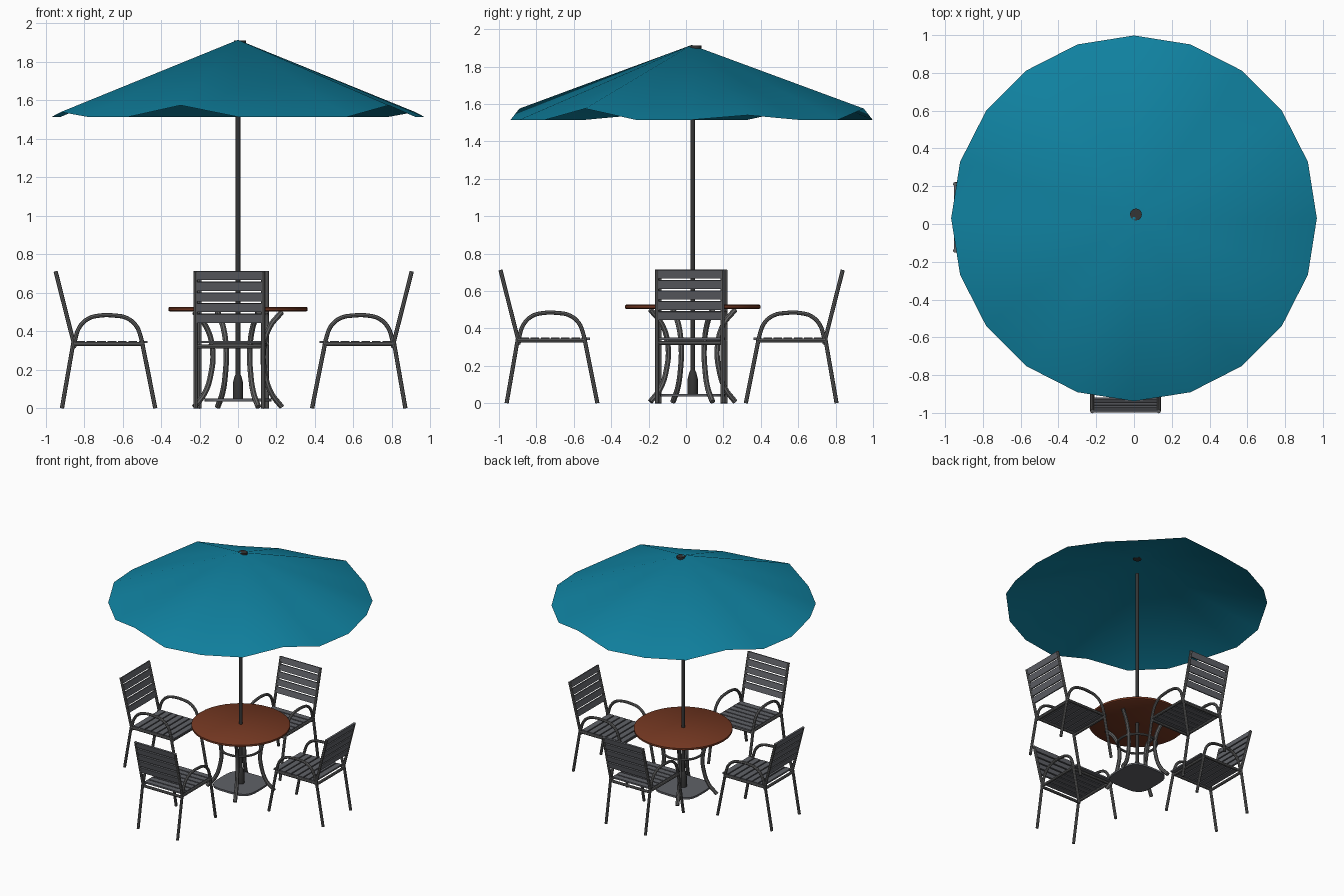
import bpy, bmesh
from math import sin, cos, pi, radians, copysign
from mathutils import Matrix, Vector

cube = bpy.data.objects.get("Cube")
if cube:
    bpy.data.objects.remove(cube)


def material(name, rgb):
    m = bpy.data.materials.new(name)
    m.use_nodes = True
    m.diffuse_color = (*rgb, 1)
    m.node_tree.nodes["Principled BSDF"].inputs["Base Color"].default_value = (*rgb, 1)
    return m


TEAL = material("teal_fabric", (0.005, 0.22, 0.35))
WOOD = material("red_brown_wood", (0.18, 0.04, 0.016))
GREY = material("grey_slats", (0.115, 0.12, 0.135))
TUBE = material("grey_metal", (0.125, 0.125, 0.125))
DARK = material("dark_metal", (0.035, 0.035, 0.035))
CX, CY = 0.0, 0.036     # centre of the table and parasol


def place(name, mesh, matrix=Matrix()):
    ob = bpy.data.objects.new(name, mesh)
    bpy.context.collection.objects.link(ob)
    ob.matrix_world = matrix
    return ob


def to_mesh(bm, name, mat, smooth=False):
    if smooth:
        for f in bm.faces:
            f.smooth = True
    me = bpy.data.meshes.new(name)
    bm.to_mesh(me)
    bm.free()
    me.materials.append(mat)
    return me


def sharpen(ob):
    bpy.ops.object.select_all(action='DESELECT')
    ob.select_set(True)
    bpy.context.view_layer.objects.active = ob
    bpy.ops.object.shade_smooth_by_angle(angle=radians(40))


def lathe(name, profile, mat, sides):
    """Revolve (radius, height) points, with flat end caps."""
    bm = bmesh.new()
    rings = [[bm.verts.new((r * cos(2 * pi * i / sides), r * sin(2 * pi * i / sides), z))
              for i in range(sides)] for r, z in profile]
    for a, b in zip(rings, rings[1:]):
        for i in range(sides):
            j = (i + 1) % sides
            bm.faces.new((a[i], a[j], b[j], b[i]))
    bm.faces.new(rings[0][::-1])
    bm.faces.new(rings[-1])
    ob = place(name, to_mesh(bm, name, mat), Matrix.Translation((CX, CY, 0)))
    sharpen(ob)
    return ob


def tubes(name, paths, radius, mat):
    """Mesh of round tubes; each path is (points, is_curved, is_closed)."""
    cu = bpy.data.curves.new(name, 'CURVE')
    cu.dimensions = '3D'
    cu.bevel_depth = radius
    cu.bevel_resolution = 2
    cu.resolution_u = 4
    cu.use_fill_caps = True
    for pts, curved, closed in paths:
        sp = cu.splines.new('BEZIER')
        sp.bezier_points.add(len(pts) - 1)
        sp.use_cyclic_u = closed
        for bp, p in zip(sp.bezier_points, pts):
            bp.co = p
            kind = 'AUTO' if curved else 'VECTOR'
            bp.handle_left_type = bp.handle_right_type = kind
    ob = place(name + "_path", cu)
    bpy.context.view_layer.update()
    me = bpy.data.meshes.new_from_object(ob.evaluated_get(bpy.context.evaluated_depsgraph_get()))
    bpy.data.objects.remove(ob)
    bpy.data.curves.remove(cu)
    me.name = name
    me.materials.clear()
    me.materials.append(mat)
    return me


def slats(name, start, end, count, width, depth, thick, mat):
    """Row of boards spaced between two (y, z) points."""
    bm = bmesh.new()
    a, b = Vector((0, *start)), Vector((0, *end))
    d = (b - a).normalized()
    basis = Matrix((Vector((1, 0, 0)), d, Vector((1, 0, 0)).cross(d))).transposed().to_4x4()
    for i in range(count):
        pos = a.lerp(b, (i + 0.5) / count)
        bmesh.ops.create_cube(bm, size=1, matrix=Matrix.Translation(pos) @ basis
                              @ Matrix.Diagonal((width, depth, thick, 1)))
    return to_mesh(bm, name, mat)


# Canopy: a shallow cone whose rim arches up between the ribs
bm = bmesh.new()
SIDES = 20
lift = {1: 0.025, 4: 0.06, 8: 0.06, 11: 0.025, 14: 0.06, 18: 0.06}
apex = bm.verts.new((0, 0, 1.915))
rim = [bm.verts.new((0.968 * cos(2 * pi * i / SIDES), 0.968 * sin(2 * pi * i / SIDES),
                     1.515 + lift.get(i, 0))) for i in range(SIDES)]
for i in range(SIDES):
    bm.faces.new((apex, rim[i], rim[(i + 1) % SIDES]))
place("canopy", to_mesh(bm, "canopy", TEAL, True), Matrix.Translation((CX, 0.03, 0)))

# Cap, pole, pole socket and table top
cap = lathe("canopy_cap", [(0.032, 1.895), (0.032, 1.912)], DARK, 12)
cap.location = (0.01, 0.05, 0)
lathe("pole", [(0.013, 0.04), (0.013, 1.78)], DARK, 12)
lathe("pole_socket", [(0.027, 0.05), (0.027, 0.13), (0.02, 0.16), (0.014, 0.175)], DARK, 12)
lathe("table_top", [(0.352, 0.503), (0.362, 0.508), (0.362, 0.522), (0.355, 0.527)], WOOD, 40)

# Base plate: a square with bulging edges
bm = bmesh.new()
ring = []
for i in range(32):
    t = 2 * pi * i / 32
    x, y = (copysign(abs(f) ** 0.55, f) * 0.175 for f in (cos(t), sin(t)))
    ring.append(bm.verts.new((x, y, 0.035)))
face = bm.faces.new(ring)
top = bmesh.ops.extrude_face_region(bm, geom=[face])["geom"]
bmesh.ops.translate(bm, vec=(0, 0, 0.015), verts=[v for v in top if isinstance(v, bmesh.types.BMVert)])
bmesh.ops.recalc_face_normals(bm, faces=bm.faces)
place("base_plate", to_mesh(bm, "base_plate", GREY), Matrix.Translation((CX, CY, 0)))

# Table legs: four hourglass curves tied by a ring
leg = [(0.25, 0.5), (0.18, 0.42), (0.145, 0.3), (0.155, 0.18), (0.19, 0.08), (0.25, 0.008)]
leg_mesh = tubes("table_leg", [([(r, 0, z) for r, z in leg], True, False)], 0.015, TUBE)
for k in range(4):
    ob = place(f"table_leg_{k + 1}", leg_mesh,
               Matrix.Translation((CX, CY, 0)) @ Matrix.Rotation(radians(25 + 90 * k), 4, 'Z'))
sharpen(ob)
circle = [(0.145 * cos(pi * i / 4), 0.145 * sin(pi * i / 4), 0.33) for i in range(8)]
sharpen(place("leg_ring", tubes("leg_ring", [(circle, True, True)], 0.009, TUBE),
              Matrix.Translation((CX, CY, 0))))

# Chair parts, built with the back towards -y and the front feet at y = 0
arm = [(0, 0), (0.06, 0.3), (0.075, 0.37), (0.1, 0.43), (0.15, 0.47), (0.21, 0.482),
       (0.29, 0.482), (0.35, 0.465), (0.395, 0.42), (0.42, 0.345)]
rear = [(0.485, 0), (0.425, 0.345), (0.518, 0.712)]
HALF = 0.176
paths = []
for s in (-HALF, HALF):
    paths.append(([(s, -u, z) for u, z in arm], True, False))
    paths.append(([(s, -u, z) for u, z in rear], False, False))
    paths.append(([(s, -0.06, 0.335), (s, -0.425, 0.335)], False, False))
for u in (0.065, 0.42):
    paths.append(([(-HALF, -u, 0.322), (HALF, -u, 0.322)], False, False))
chair_parts = {
    "frame": tubes("chair_frame", paths, 0.011, TUBE),
    "seat": slats("chair_seat", (-0.035, 0.345), (-0.415, 0.345), 7, 0.345, 0.045, 0.012, GREY),
    "back": slats("chair_back", (-0.449, 0.44), (-0.519, 0.718), 5, 0.35, 0.046, 0.013, GREY),
}

# Four chairs around the table
chairs = {"front": (-0.045, -0.474, 0), "left": (0.385, 0.02, 90),
          "back": (-0.025, 0.32, 180), "right": (-0.43, 0.035, -90)}
for side, (x, y, turn) in chairs.items():
    m = Matrix.Translation((x, y, 0)) @ Matrix.Rotation(radians(turn), 4, 'Z')
    for part, mesh in chair_parts.items():
        place(f"{side}_chair_{part}", mesh, m)
sharpen(bpy.data.objects["front_chair_frame"])
